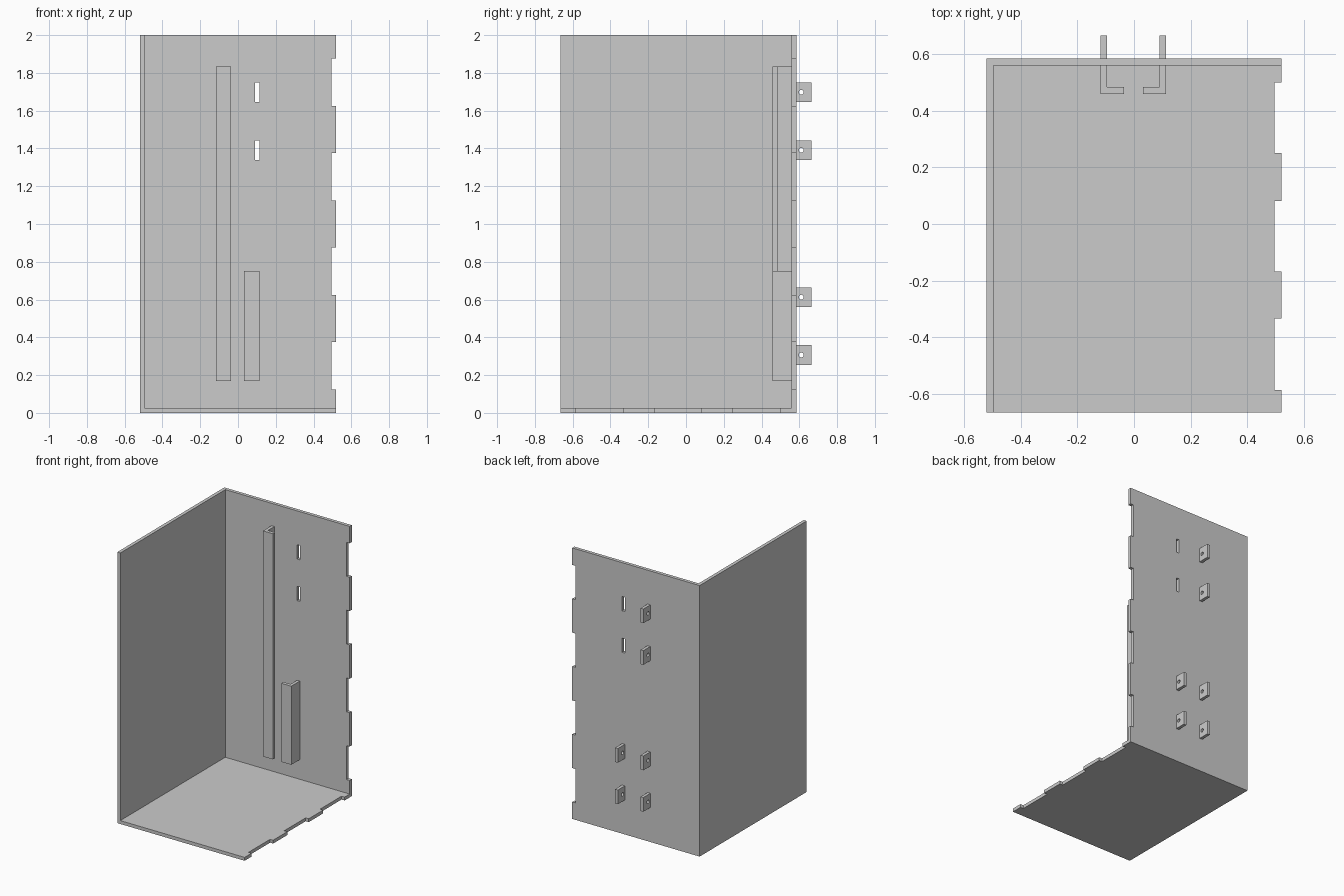
import bpy, bmesh, math
from mathutils import Matrix

if "Cube" in bpy.data.objects:
    bpy.data.objects.remove(bpy.data.objects["Cube"])

T = 0.025                       # sheet thickness
X, YF, YB, YT, H = 0.52, -0.665, 0.584, 0.665, 2.0
YI = YB - T                     # inner face of the back panel
# local (u, v, thickness) axes -> world axes
XY = Matrix.Identity(3)
XZ = Matrix(((1, 0, 0), (0, 0, -1), (0, 1, 0)))
YZ = Matrix(((0, 0, 1), (1, 0, 0), (0, 1, 0)))


def rect(u0, u1, v0, v1):
    return [(u0, v0), (u1, v0), (u1, v1), (u0, v1)]


def sheet(name, loops, axes, offset, thick=T):
    """Flat sheet from an outline plus hole loops, centred on offset."""
    cu = bpy.data.curves.new(name + "_outline", 'CURVE')
    cu.dimensions, cu.fill_mode, cu.extrude = '2D', 'BOTH', thick / 2
    for pts in loops:
        sp = cu.splines.new('POLY')
        sp.points.add(len(pts) - 1)
        for p, (u, v) in zip(sp.points, pts):
            p.co = (u, v, 0, 1)
        sp.use_cyclic_u = True
    tmp = bpy.data.objects.new(name + "_tmp", cu)
    bpy.context.collection.objects.link(tmp)
    bpy.context.view_layer.update()
    dg = bpy.context.evaluated_depsgraph_get()
    me = bpy.data.meshes.new_from_object(tmp.evaluated_get(dg))
    bpy.data.objects.remove(tmp)
    me.name = name
    bm = bmesh.new()
    bm.from_mesh(me)
    bmesh.ops.remove_doubles(bm, verts=bm.verts, dist=1e-5)
    bmesh.ops.transform(bm, matrix=Matrix.Translation(offset) @ axes.to_4x4(), verts=bm.verts)
    bmesh.ops.recalc_face_normals(bm, faces=bm.faces)
    bmesh.ops.dissolve_limit(bm, angle_limit=0.01, verts=bm.verts, edges=bm.edges)
    for f in bm.faces:
        f.smooth = False
    bm.to_mesh(me)
    bm.free()
    me.materials.clear()
    ob = bpy.data.objects.new(name, me)
    bpy.context.collection.objects.link(ob)
    return ob


def fingers(u, breaks):
    """Zigzag edge between u and u - T, starting and ending on a tab."""
    pts = []
    for i, (a, b) in enumerate(zip(breaks, breaks[1:])):
        e = u - T * (i % 2)
        pts += [(e, a), (e, b)]
    return pts


# Bracket data: wall centre x, lip direction, top z, tab bottoms
TAB = 0.105
tab_z = [0.254, 0.56, 1.338, 1.645]
brackets = {"long_rail": (-0.106, 1, 1.835, tab_z),
            "short_rail": (0.102, -1, 0.75, tab_z[:2])}
W = 0.023

# Case panels
xl = -X + T
sheet("side_panel", [rect(YF, YB, 0, H)], YZ, (-X + T / 2, 0, 0))
sheet("base_panel",
      [[(xl, YI), (xl, YF)] + fingers(X, [YF, -0.585, -0.333, -0.168, 0.082, 0.25, 0.5, YI])],
      XY, (0, 0, T / 2))
slots = [rect(x - W / 2, x + W / 2, z, z + TAB)
         for x, *_ in brackets.values() for z in tab_z]
sheet("back_panel",
      [[(xl, H), (xl, 0)] + fingers(X, [0] + [0.125 + 0.25 * i for i in range(8)] + [H])] + slots,
      XZ, (0, YB - T / 2, 0))

# L-shaped rails with pinned tabs through the back panel
Y0, Z0 = 0.459, 0.17
for name, (x, d, top, tabs) in brackets.items():
    outline = [(Y0, top), (Y0, Z0), (YI, Z0)]
    holes = []
    for z in tabs:
        outline += [(YI, z), (YT, z), (YT, z + TAB), (YI, z + TAB)]
        holes.append([(0.61 + 0.013 * math.cos(a), z + TAB / 2 + 0.013 * math.sin(a))
                      for a in (math.tau * i / 24 for i in range(24))])
    outline.append((YI, top))
    sheet(name + "_wall", [outline] + holes, YZ, (x, 0, 0), W)
    u = sorted((x + d * W / 2, x + d * (W / 2 + 0.0585)))
    sheet(name + "_lip", [rect(u[0], u[1], Z0, top)], XZ, (0, Y0 + T / 2, 0))
